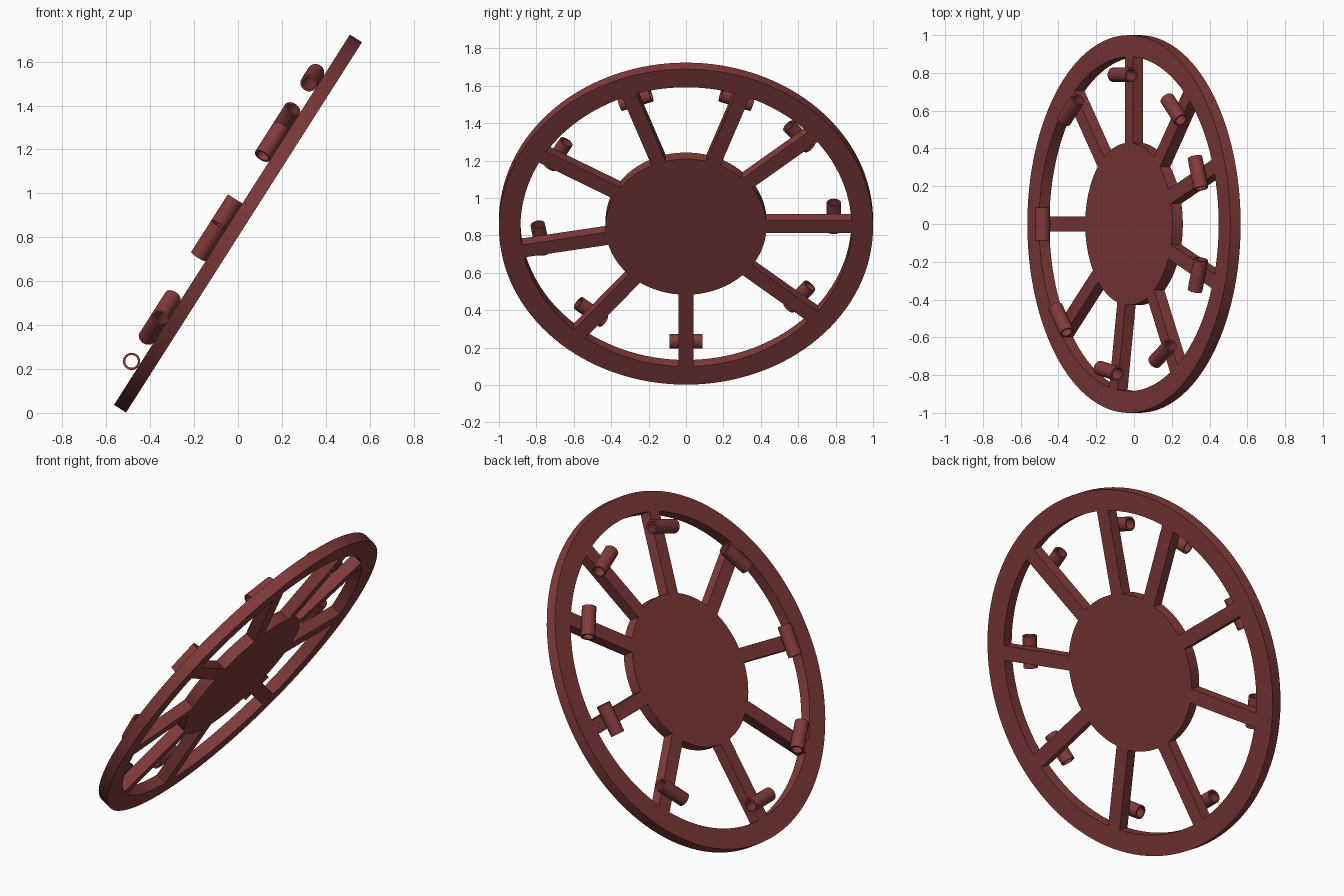
import bpy, bmesh
from math import radians, cos, sin, pi
from mathutils import Matrix

cube = bpy.data.objects.get("Cube")
if cube:
    bpy.data.objects.remove(cube, do_unlink=True)

RIM_R, RIM_INNER, HUB_R = 1.0, 0.885, 0.43
THICK, SPOKE_W = 0.065, 0.08
TUBE_R, TUBE_BORE, TUBE_LEN, TUBE_AT = 0.039, 0.029, 0.175, 0.79
SPOKE_ANGLES = [0, 50, 90, 130, 160, 200, 240, 280, 320]  # from the lowest spoke

# Wheel axis frame: local z is the wheel axis, tilted back about y
TILT = Matrix.Translation((0, 0, 0.8625)) @ Matrix.Rotation(radians(-57.5), 4, 'Y')

red = bpy.data.materials.new("dark red")
red.use_nodes = True
colour = (0.22, 0.043, 0.043, 1)
red.diffuse_color = colour
red.node_tree.nodes["Principled BSDF"].inputs["Base Color"].default_value = colour


def finish(name, bm, matrix):
    bmesh.ops.recalc_face_normals(bm, faces=bm.faces[:])
    mesh = bpy.data.meshes.new(name)
    bm.to_mesh(mesh)
    bm.free()
    mesh.materials.append(red)
    obj = bpy.data.objects.new(name, mesh)
    bpy.context.collection.objects.link(obj)
    obj.matrix_world = matrix
    bpy.ops.object.select_all(action='DESELECT')
    obj.select_set(True)
    bpy.context.view_layer.objects.active = obj
    bpy.ops.object.shade_smooth_by_angle(angle=radians(30))
    return obj


def ring(name, outer, inner, depth, segments, matrix):
    """Hollow cylinder: a rectangular section swept around the z axis."""
    bm = bmesh.new()
    h = depth / 2
    section = [(outer, -h), (outer, h), (inner, h), (inner, -h)]
    loops = []
    for i in range(segments):
        a = 2 * pi * i / segments
        loops.append([bm.verts.new((r * cos(a), r * sin(a), z)) for r, z in section])
    for i in range(segments):
        p, q = loops[i - 1], loops[i]
        for k in range(4):
            bm.faces.new((p[k - 1], q[k - 1], q[k], p[k]))
    return finish(name, bm, matrix)


# Rim
ring("rim", RIM_R, RIM_INNER, THICK, 128, TILT)

# Hub disc
bm = bmesh.new()
bmesh.ops.create_cone(bm, cap_ends=True, segments=96, radius1=HUB_R, radius2=HUB_R, depth=THICK)
finish("hub", bm, TILT)

# Spokes, each carrying a short open tube on the upper face
for n, angle in enumerate(SPOKE_ANGLES, 1):
    turn = TILT @ Matrix.Rotation(pi - radians(angle), 4, 'Z')
    start, end = HUB_R - 0.02, RIM_INNER + 0.01
    bm = bmesh.new()
    bmesh.ops.create_cube(bm, size=1, matrix=Matrix.Translation(((start + end) / 2, 0, 0))
                          @ Matrix.Diagonal((end - start, SPOKE_W, THICK, 1)))
    finish(f"spoke_{n}", bm, turn)
    seat = Matrix.Translation((TUBE_AT, 0, THICK / 2 + TUBE_R)) @ Matrix.Rotation(pi / 2, 4, 'X')
    ring(f"tube_{n}", TUBE_R, TUBE_BORE, TUBE_LEN, 32, turn @ seat)
